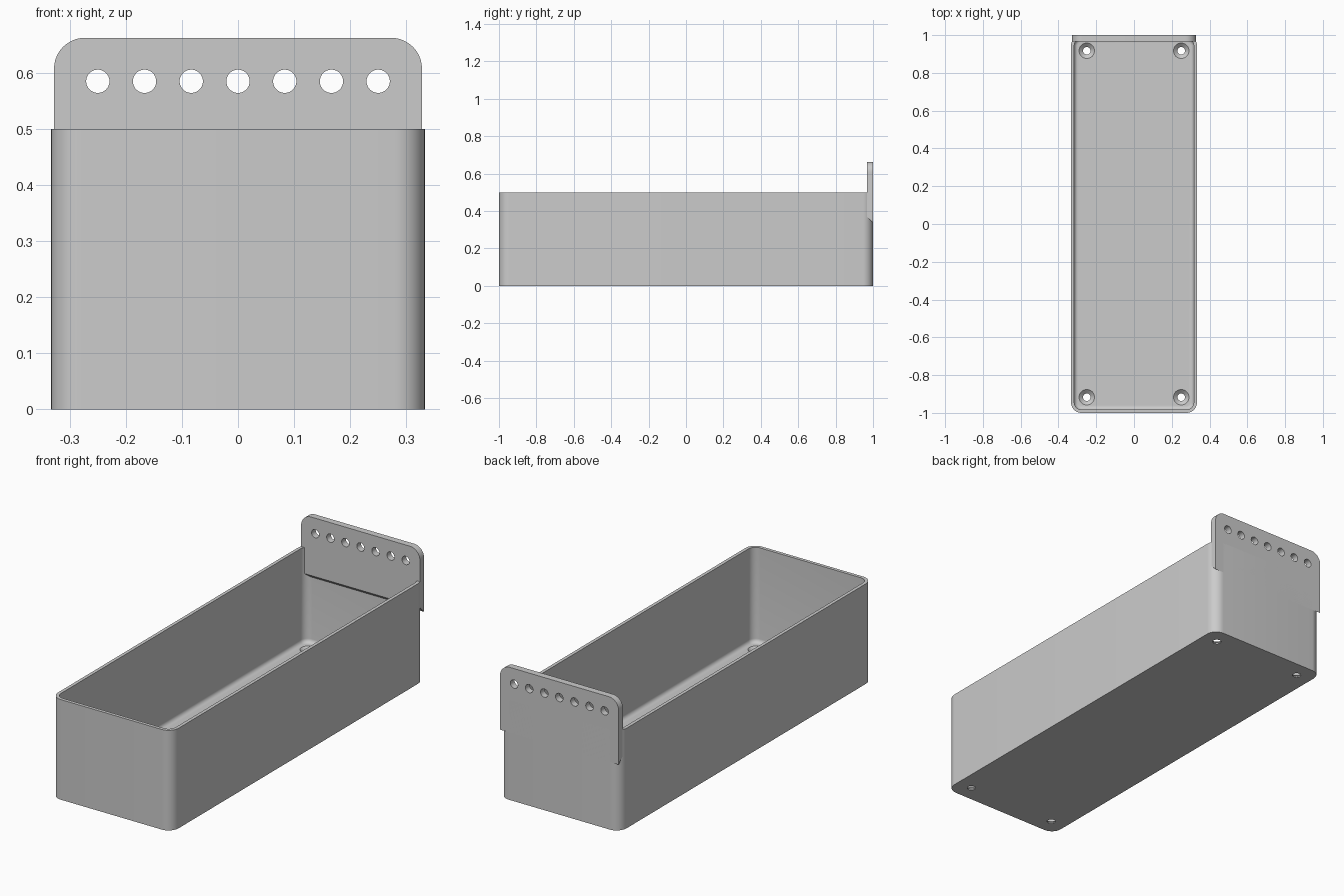
import bpy, bmesh, math

cube = bpy.data.objects.get("Cube")
if cube:
    bpy.data.objects.remove(cube, do_unlink=True)

grey = bpy.data.materials.new("plain grey")
grey.use_nodes = True
GREY = (0.6, 0.6, 0.6, 1)
grey.diffuse_color = GREY
grey.node_tree.nodes["Principled BSDF"].inputs["Base Color"].default_value = GREY

HALF_X, HALF_Y, HEIGHT = 1 / 3, 1.0, 0.5
CORNER, WALL, FLOOR, FILLET = 0.055, 0.0167, 0.025, 0.02
PLATE_X, PLATE_TOP, PLATE_THICK = 0.328, 0.6625, 0.033


def make_object(name, bm):
    bmesh.ops.recalc_face_normals(bm, faces=bm.faces)
    mesh = bpy.data.meshes.new(name)
    bm.to_mesh(mesh)
    bm.free()
    mesh.materials.append(grey)
    obj = bpy.data.objects.new(name, mesh)
    bpy.context.collection.objects.link(obj)
    return obj


def rounded_rect(inset, steps=10):
    """Outline of the tray, moved inward by inset."""
    r = max(CORNER - inset, 0.004)
    points = []
    for quarter, (sx, sy) in enumerate([(1, 1), (-1, 1), (-1, -1), (1, -1)]):
        cx, cy = sx * (HALF_X - inset - r), sy * (HALF_Y - inset - r)
        for i in range(steps + 1):
            a = math.pi / 2 * (quarter + i / steps)
            points.append((cx + r * math.cos(a), cy + r * math.sin(a)))
    return points


def loft(bm, rings):
    """Skin closed rings of equal length and cap both ends."""
    loops = [[bm.verts.new(p) for p in ring] for ring in rings]
    n = len(loops[0])
    for a, b in zip(loops, loops[1:]):
        for i in range(n):
            bm.faces.new((a[i], a[(i + 1) % n], b[(i + 1) % n], b[i]))
    bm.faces.new(loops[0])
    bm.faces.new(loops[-1])


def circle(r, x, z_or_y, depth, axis, n=32):
    ring = []
    for i in range(n):
        a = 2 * math.pi * i / n
        u, v = x + r * math.cos(a), z_or_y + r * math.sin(a)
        ring.append((u, v, depth) if axis == "z" else (u, depth, v))
    return ring


def cut(obj, bm):
    """Subtract the cutter geometry from obj and discard the cutter."""
    cutter = make_object("cutter", bm)
    cutter.hide_render = True
    mod = obj.modifiers.new("holes", "BOOLEAN")
    mod.operation, mod.solver, mod.object = "DIFFERENCE", "EXACT", cutter
    bpy.context.view_layer.objects.active = obj
    bpy.ops.object.modifier_apply(modifier=mod.name)
    bpy.data.objects.remove(cutter, do_unlink=True)


def smooth(obj):
    bpy.ops.object.select_all(action="DESELECT")
    obj.select_set(True)
    bpy.context.view_layer.objects.active = obj
    bpy.ops.object.shade_smooth_by_angle(angle=math.radians(30))


# Tray: outer wall, rim, inner wall and filleted floor
profile = [(0, 0), (0, HEIGHT), (WALL, HEIGHT)]
for i in range(7):
    a = math.pi / 2 * i / 6
    profile.append((WALL + FILLET * (1 - math.cos(a)),
                    FLOOR + FILLET * (1 - math.sin(a))))
bm = bmesh.new()
loft(bm, [[(x, y, z) for x, y in rounded_rect(inset)] for inset, z in profile])
tray = make_object("tray", bm)

# Countersunk screw holes in the floor
bm = bmesh.new()
for x in (-0.25, 0.25):
    for y in (-0.917, 0.917):
        sections = [(0.02, -0.05), (0.02, 0.006), (0.041, FLOOR), (0.041, 0.04)]
        loft(bm, [circle(r, x, y, z, "z") for r, z in sections])
cut(tray, bm)
smooth(tray)

# Back plate: rounded top corners, underside sloping down to the back
R = 0.055
outline = []
for side, start in ((1, 0), (-1, math.pi / 2)):
    for i in range(13):
        a = start + math.pi / 2 * i / 12
        outline.append((side * (PLATE_X - R) + R * math.cos(a),
                        PLATE_TOP - R + R * math.sin(a)))
bm = bmesh.new()
rings = []
for y, bottom in ((HALF_Y - PLATE_THICK, 0.37), (HALF_Y, 0.337)):
    pts = outline + [(-PLATE_X, bottom), (PLATE_X, bottom)]
    rings.append([(x, y, z) for x, z in pts])
loft(bm, rings)
plate = make_object("back_plate", bm)

# Row of seven hanging holes
bm = bmesh.new()
for i in range(-3, 4):
    loft(bm, [circle(0.0208, i / 12, 0.585, y, "y") for y in (0.9, 1.1)])
cut(plate, bm)
smooth(plate)
